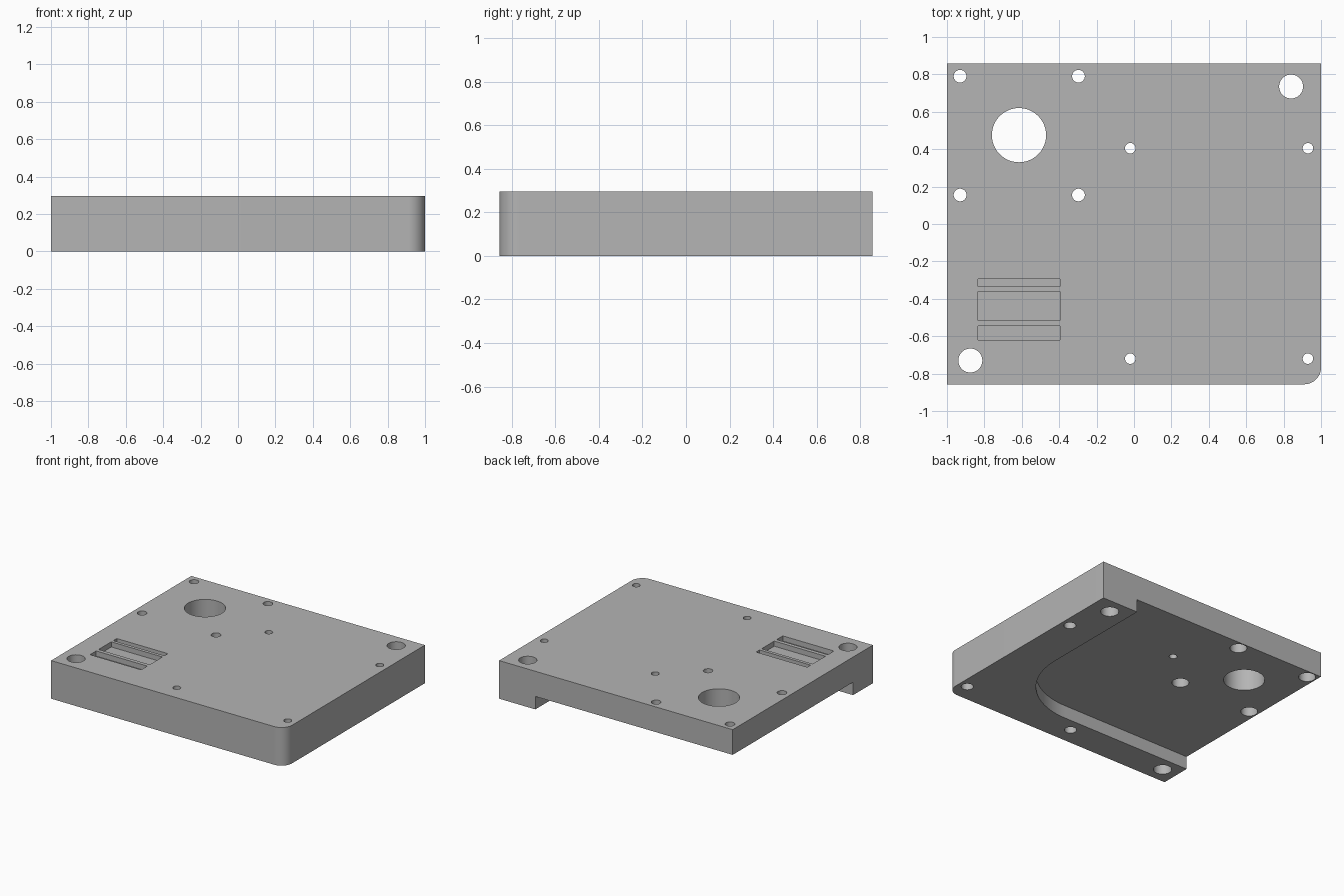
import bpy, bmesh
from math import sin, cos, pi

default = bpy.data.objects.get("Cube")
if default:
    bpy.data.objects.remove(default, do_unlink=True)

HX, HY, TOP = 1.0, 0.857, 0.295      # half sizes and plate height
FLOOR = 0.10                         # ceiling of the underside pocket

grey = bpy.data.materials.new("machined_grey")
grey.use_nodes = True
colour = (0.46, 0.46, 0.46, 1)
grey.diffuse_color = colour
grey.node_tree.nodes["Principled BSDF"].inputs["Base Color"].default_value = colour


def prism(name, outline, z0, z1):
    """Extrude a counter-clockwise outline from z0 to z1."""
    bm = bmesh.new()
    base = bm.faces.new([bm.verts.new((x, y, z0)) for x, y in outline])
    ext = bmesh.ops.extrude_face_region(bm, geom=[base], use_keep_orig=True)
    verts = [v for v in ext["geom"] if isinstance(v, bmesh.types.BMVert)]
    bmesh.ops.translate(bm, verts=verts, vec=(0, 0, z1 - z0))
    bmesh.ops.recalc_face_normals(bm, faces=bm.faces)
    mesh = bpy.data.meshes.new(name)
    bm.to_mesh(mesh)
    bm.free()
    mesh.materials.append(grey)
    obj = bpy.data.objects.new(name, mesh)
    bpy.context.collection.objects.link(obj)
    return obj


def arc(cx, cy, r, a0, a1, n):
    return [(cx + r * cos(a0 + (a1 - a0) * i / n),
             cy + r * sin(a0 + (a1 - a0) * i / n)) for i in range(n + 1)]


def rounded_corner_box(x0, x1, y0, y1, r, n):
    """Rectangle whose front left (+x, -y) corner is rounded."""
    return [(x0, y0)] + arc(x1 - r, y0 + r, r, -pi / 2, 0, n) + [(x1, y1), (x0, y1)]


def cut(target, cutter):
    cutter.hide_render = True
    mod = target.modifiers.new("cut", "BOOLEAN")
    mod.operation = "DIFFERENCE"
    mod.solver = "EXACT"
    mod.object = cutter
    bpy.context.view_layer.objects.active = target
    bpy.ops.object.modifier_apply(modifier=mod.name)
    bpy.data.objects.remove(cutter, do_unlink=True)


def drill(target, x, y, r, z0=-0.1, z1=0.4):
    cut(target, prism("drill", arc(x, y, r, 0, 2 * pi * 47 / 48, 47), z0, z1))


# Plate with one rounded corner
plate = prism("base_plate", rounded_corner_box(-HX, HX, -HY, HY, 0.09, 12), 0, TOP)

# Underside pocket, open to the back and the right
cut(plate, prism("pocket", rounded_corner_box(-1.2, 0.69, -0.615, 1.1, 0.57, 32), -0.1, FLOOR))

# Shaft hole and the two dowel holes
for x, y, r in ((-0.615, 0.475, 0.145), (0.84, 0.735, 0.064), (-0.875, -0.73, 0.064)):
    drill(plate, x, y, r)

# Motor screw holes, counterbored from the pocket
for x in (-0.93, -0.297):
    for y in (0.79, 0.155):
        drill(plate, x, y, 0.034)
        drill(plate, x, y, 0.06, -0.1, 0.2)

# Mounting screw holes, counterbored from below
for x in (-0.02, 0.93):
    for y in (0.405, -0.72):
        drill(plate, x, y, 0.028)
        drill(plate, x, y, 0.043, -0.1, FLOOR - 0.005)

# Shallow recessed bars and panel in the top
for y0, y1 in ((-0.62, -0.545), (-0.515, -0.36), (-0.335, -0.293)):
    x0, x1 = -0.833, -0.395
    cut(plate, prism("recess", [(x0, y0), (x1, y0), (x1, y1), (x0, y1)], TOP - 0.04, 0.4))

# Smooth round walls, keep machined edges sharp
bpy.ops.object.select_all(action="DESELECT")
plate.select_set(True)
bpy.context.view_layer.objects.active = plate
bpy.ops.object.shade_smooth_by_angle(angle=pi / 6)
